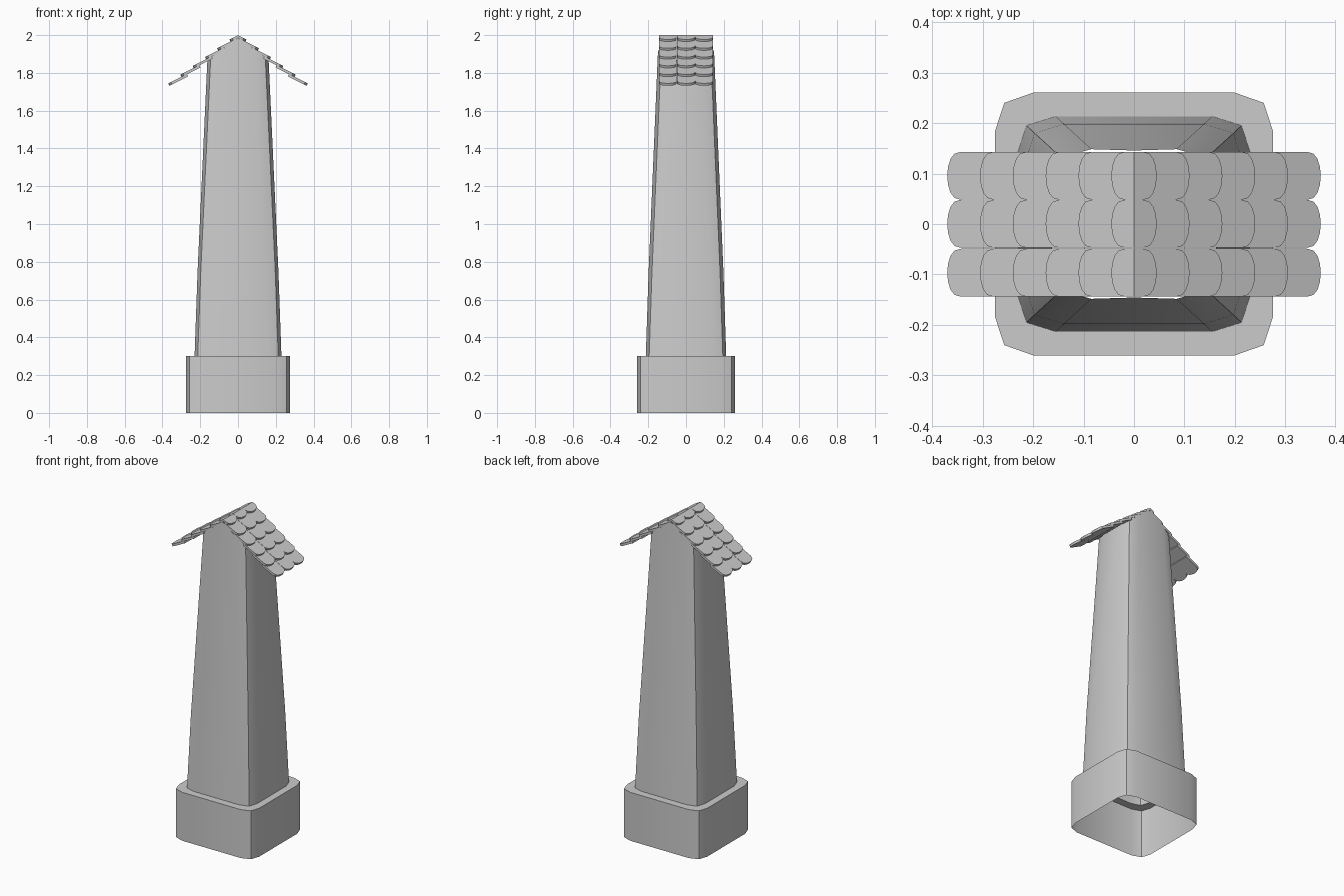
import bpy, bmesh, math
from mathutils import Vector

cube = bpy.data.objects.get("Cube")
if cube:
    bpy.data.objects.remove(cube)

stone = bpy.data.materials.new("light_grey_stone")
stone.use_nodes = True
stone.diffuse_color = (0.6, 0.6, 0.6, 1)
stone.node_tree.nodes["Principled BSDF"].inputs["Base Color"].default_value = (0.6, 0.6, 0.6, 1)


def make_object(name, bm):
    mesh = bpy.data.meshes.new(name)
    bm.to_mesh(mesh)
    bm.free()
    mesh.materials.append(stone)
    obj = bpy.data.objects.new(name, mesh)
    bpy.context.collection.objects.link(obj)
    bpy.ops.object.select_all(action="DESELECT")
    obj.select_set(True)
    bpy.context.view_layer.objects.active = obj
    bpy.ops.object.shade_smooth_by_angle(angle=math.radians(30))
    return obj


def outline(corner, inset_x=0, inset_y=0):
    """Mirror one rounded corner, listed from +x side to +y side, into a full loop."""
    c = [(x - inset_x, y - inset_y) for x, y in corner]
    return (c + [(-x, y) for x, y in reversed(c)]
            + [(-x, -y) for x, y in c] + [(x, -y) for x, y in reversed(c)])


def loft(bm, rings):
    loops = [[bm.verts.new((x, y, z)) for x, y in loop] for loop, z in rings]
    for low, high in zip(loops, loops[1:]):
        for i in range(len(low)):
            j = (i + 1) % len(low)
            bm.faces.new((low[i], low[j], high[j], high[i]))


base_corner = [(0.275, 0.185), (0.257, 0.24), (0.2, 0.26)]
shaft_corner = [(0.23, 0.142), (0.213, 0.195), (0.155, 0.213)]

# Hollow plinth with a ledge around the shaft
bm = bmesh.new()
loft(bm, [(outline(base_corner), 0), (outline(base_corner), 0.3),
          (outline(shaft_corner), 0.3)])
make_object("plinth", bm)

# Hollow tapering shaft, trimmed to a gable under the roof
bm = bmesh.new()
loft(bm, [(outline(shaft_corner), 0.3),
          (outline(shaft_corner, 0.016, 0.015), 0.75),
          (outline(shaft_corner, 0.074, 0.068), 2.0)])
for side in (1, -1):
    bmesh.ops.bisect_plane(bm, geom=bm.verts[:] + bm.edges[:] + bm.faces[:],
                           plane_co=(0, 0, 1.985), plane_no=(0.72 * side, 0, 1),
                           clear_outer=True)
make_object("shaft", bm)

# Overlapping round-ended roof tiles, six rows on each slope
ROWS, PITCH, DROP, TILT = 6, 0.065, 0.0465, 0.5
HALF_WIDTH, ROUND, THICK = 0.0475, 0.027, 0.014


def add_tile(bm, side, row, y0):
    end = 0.045 + PITCH * row
    start = max(end - 0.1, 0)
    end_z = 1.977 - DROP * row
    profile = [(start, -HALF_WIDTH)]
    for i in range(9):
        a = math.pi * (i / 8 - 0.5)
        profile.append((end - ROUND + ROUND * math.cos(a) ** 0.8 if 0 < i < 8 else end - ROUND,
                        HALF_WIDTH * math.sin(a)))
    profile.append((start, HALF_WIDTH))
    normal = Vector((TILT, 0, 1)).normalized() * THICK
    top = [Vector((x, y0 + y, end_z + (end - x) * TILT)) for x, y in profile]
    bottom = [p - normal for p in top]
    for p in bottom:
        p.x = max(p.x, 0)
    flip = Vector((side, 1, 1))
    tv = [bm.verts.new(p * flip) for p in top]
    bv = [bm.verts.new(p * flip) for p in bottom]
    faces = [bm.faces.new(tv), bm.faces.new(bv[::-1])]
    for i in range(len(tv)):
        j = (i + 1) % len(tv)
        faces.append(bm.faces.new((tv[j], tv[i], bv[i], bv[j])))
    if side < 0:
        bmesh.ops.reverse_faces(bm, faces=faces)


for name, side in (("left_roof_tiles", 1), ("right_roof_tiles", -1)):
    bm = bmesh.new()
    for row in range(ROWS):
        for y0 in (0.0955, 0.0005, -0.0965):
            add_tile(bm, side, row, y0)
    make_object(name, bm)
